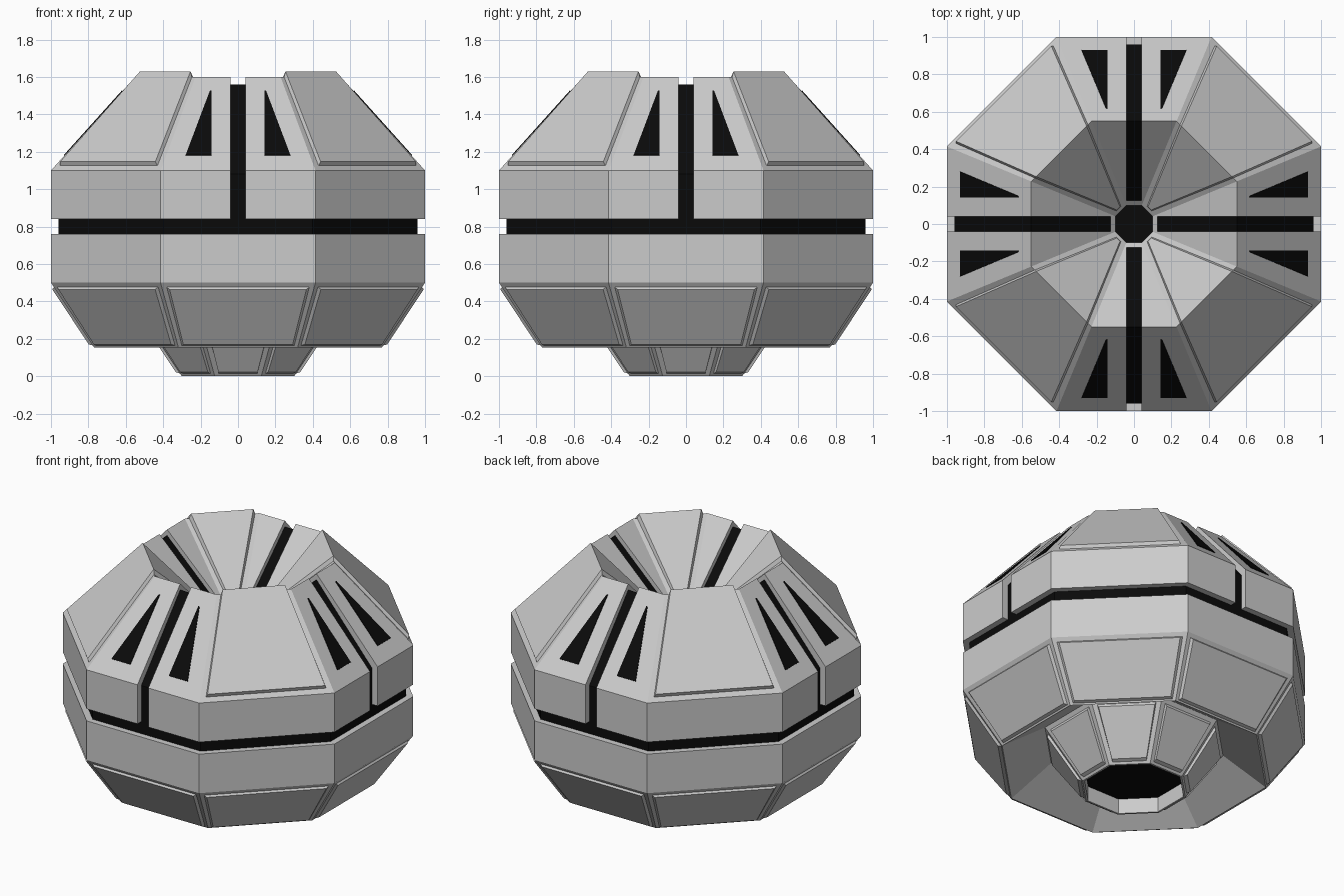
import bpy, bmesh, math

if "Cube" in bpy.data.objects:
    bpy.data.objects.remove(bpy.data.objects["Cube"])

C8 = math.cos(math.pi / 8)
black = bpy.data.materials.new("black")
black.diffuse_color = (0.003, 0.003, 0.003, 1)
black.use_nodes = True
black.node_tree.nodes["Principled BSDF"].inputs["Base Color"].default_value = black.diffuse_color


def finish(name, bm, mat=None):
    bmesh.ops.remove_doubles(bm, verts=bm.verts, dist=1e-5)
    bmesh.ops.recalc_face_normals(bm, faces=bm.faces)
    me = bpy.data.meshes.new(name)
    bm.to_mesh(me)
    bm.free()
    ob = bpy.data.objects.new(name, me)
    bpy.context.collection.objects.link(ob)
    if mat:
        me.materials.append(mat)
    return ob


def octagon_lathe(name, profile, mat=None):
    """Sweep a closed (apothem, z) profile round eight flat sides."""
    bm = bmesh.new()
    rings = []
    for k in range(8):
        ang = math.pi / 8 + k * math.pi / 4
        rings.append([bm.verts.new((a / C8 * math.cos(ang), a / C8 * math.sin(ang), z))
                      for a, z in profile])
    n = len(profile)
    for k in range(8):
        r, s = rings[k], rings[(k + 1) % 8]
        for i in range(n):
            j = (i + 1) % n
            if profile[i][0] == 0 and profile[j][0] == 0:
                continue
            bm.faces.new((r[i], s[i], s[j], r[j]))
    bmesh.ops.remove_doubles(bm, verts=bm.verts, dist=1e-5)
    bmesh.ops.dissolve_degenerate(bm, edges=bm.edges, dist=1e-6)
    return finish(name, bm, mat)


def side_point(k, t, a, z):
    """Point on side k: t along the side, a outward, z up."""
    c, s = math.cos(k * math.pi / 4), math.sin(k * math.pi / 4)
    return (a * c - t * s, a * s + t * c, z)


def panels(name, base, top, sides):
    """Raised bevelled plates; stations are (apothem, z, half width)."""
    bm = bmesh.new()
    for k in sides:
        loops = []
        for b, u in zip(base, top):
            loops.append([bm.verts.new(side_point(k, sg * h, a, z))
                          for (a, z, h), sg in ((b, -1), (b, 1), (u, 1), (u, -1))])
        for p, q in zip(loops, loops[1:]):
            for i in range(4):
                j = (i + 1) % 4
                bm.faces.new((p[i], p[j], q[j], q[i]))
        bm.faces.new(loops[0])
        bm.faces.new(loops[-1])
    return finish(name, bm)


FUNNEL = 1.17

# Lower hull with hollow underside and nozzle
octagon_lathe("lower_hull", [(0.92, 0.76), (1, 0.76), (1, 0.5), (0.77, 0.155), (0.52, 0.33),
                             (0.3, 0), (0.288, 0), (0.288, 0.12), (0.5, 0.4), (0.75, 0.25),
                             (0.92, 0.52)])
octagon_lathe("nozzle_plug", [(0, 0.1), (0.289, 0.1), (0.289, 0.115), (0, 0.115)], black)

# Dark core seen through the grooves
octagon_lathe("dark_core", [(0, 0.74), (0.96, 0.74), (0.96, 1.08), (0.55, 1.56),
                            (0.1, FUNNEL - 0.04), (0, FUNNEL - 0.04)], black)

# Upper shell with funnel
shell = octagon_lathe("upper_shell", [(1, 0.84), (1, 1.1), (0.55, 1.6), (0.1, FUNNEL),
                                      (0.1, FUNNEL - 0.06), (0.55, 1.54), (0.94, 1.07),
                                      (0.94, 0.84)])

# Four radial grooves cut through the shell
bm = bmesh.new()
for k in (0, 2, 4, 6):
    cube = bmesh.ops.create_cube(bm, size=1)["verts"]
    for v in cube:
        v.co = side_point(k, v.co.x * 0.08, 0.125 if v.co.y < 0 else 1.2,
                          0.7 if v.co.z < 0 else 1.8)
cutter = finish("groove_cutter", bm)
cutter.hide_render = True
cutter.display_type = 'WIRE'
mod = shell.modifiers.new("grooves", 'BOOLEAN')
mod.operation = 'DIFFERENCE'
mod.solver = 'EXACT'
mod.object = cutter

# Raised plates
panels("upper_plates",
       [(0.975, 1.12, 0.37), (0.55, 1.59, 0.205), (0.115, FUNNEL + 0.005, 0.02)],
       [(0.985, 1.147, 0.36), (0.55, 1.63, 0.191), (0.118, FUNNEL + 0.035, 0.012)],
       (1, 3, 5, 7))
panels("lower_plates",
       [(0.982, 0.48, 0.385), (0.773, 0.164, 0.302)],
       [(0.993, 0.465, 0.366), (0.798, 0.17, 0.292)], range(8))
panels("nozzle_plates",
       [(0.503, 0.31, 0.18), (0.304, 0.012, 0.102)],
       [(0.51, 0.287, 0.17), (0.3325, 0.022, 0.105)], range(8))

# Black triangular windows either side of each groove
bm = bmesh.new()
for k in (0, 2, 4, 6):
    for sg in (-1, 1):
        low, high = [], []
        for t, z in ((0.142, 1.18), (0.28, 1.18), (0.15, 1.525), (0.142, 1.525)):
            a = 1 - (z - 1.1) * 0.9
            low.append(bm.verts.new(side_point(k, sg * t, a - 0.01, z - 0.01)))
            high.append(bm.verts.new(side_point(k, sg * t, a + 0.003, z + 0.003)))
        bm.faces.new(low)
        bm.faces.new(high)
        for i in range(4):
            j = (i + 1) % 4
            bm.faces.new((low[i], low[j], high[j], high[i]))
finish("windows", bm, black)
